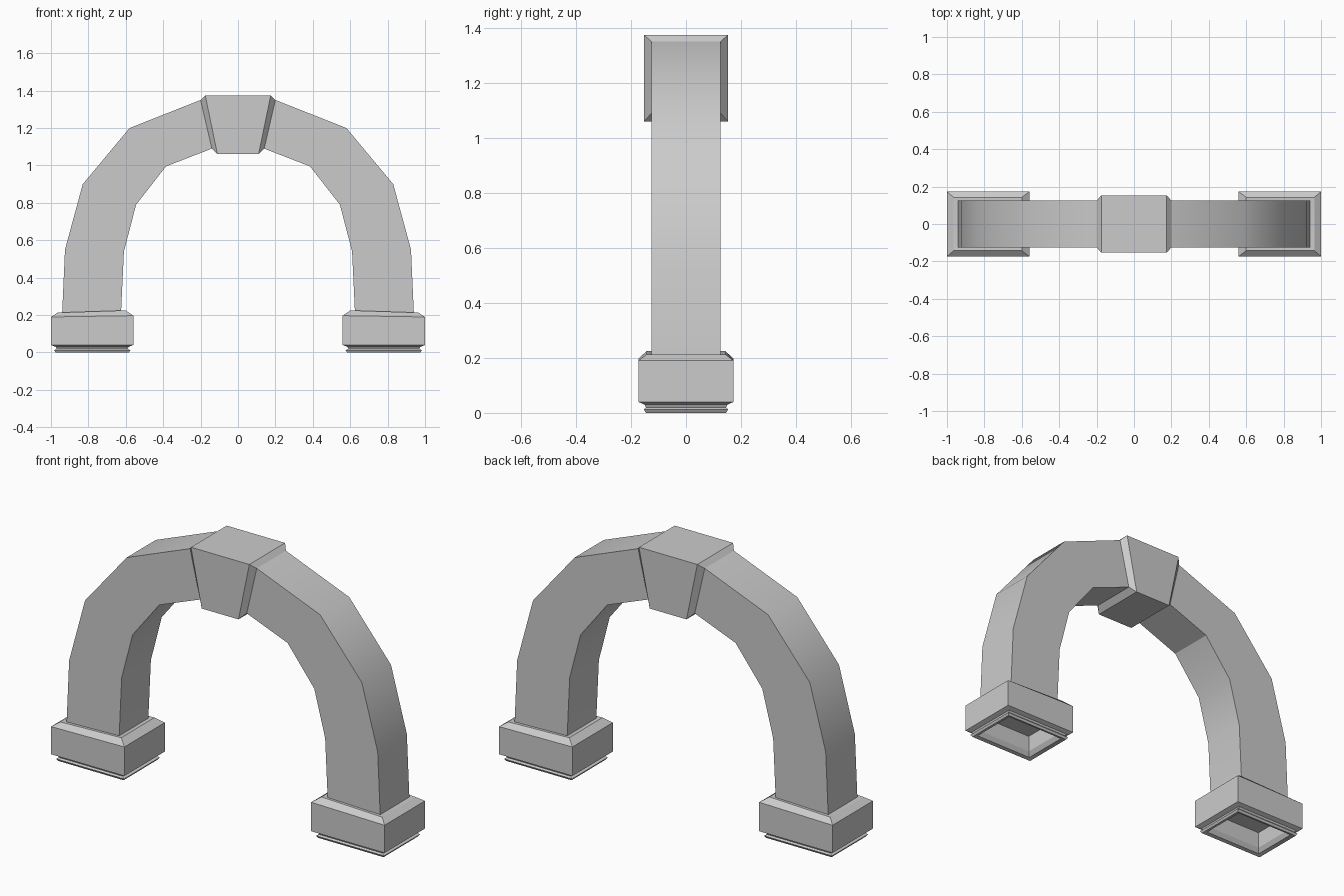
import bpy, bmesh, math

if "Cube" in bpy.data.objects:
    bpy.data.objects.remove(bpy.data.objects["Cube"])


def loft(name, rings, cap_start=False, cap_end=False, mirror=True, angle=30):
    """Skin rectangular rings given as (outer x, outer z, inner x, inner z, half depth)."""
    bm = bmesh.new()
    loops = []
    for xo, zo, xi, zi, d in rings:
        pts = [(xo, -d, zo), (xi, -d, zi), (xi, d, zi), (xo, d, zo)]
        loops.append([bm.verts.new(p) for p in pts])
    for a, b in zip(loops, loops[1:]):
        for i in range(4):
            j = (i + 1) % 4
            bm.faces.new((a[i], a[j], b[j], b[i]))
    if cap_start:
        bm.faces.new(loops[0])
    if cap_end:
        bm.faces.new(loops[-1])
    bmesh.ops.recalc_face_normals(bm, faces=bm.faces)
    mesh = bpy.data.meshes.new(name)
    bm.to_mesh(mesh)
    bm.free()
    ob = bpy.data.objects.new(name, mesh)
    bpy.context.collection.objects.link(ob)
    bpy.ops.object.select_all(action='DESELECT')
    ob.select_set(True)
    bpy.context.view_layer.objects.active = ob
    bpy.ops.object.shade_smooth_by_angle(angle=math.radians(angle))
    if mirror:
        ob.modifiers.new("Mirror", 'MIRROR')
    return ob


# Curved arch legs, from plinth up to keystone
D = 0.125
loft("arch_leg", [
    (0.94, 0.213, 0.625, 0.222, D),
    (0.925, 0.55, 0.61, 0.54, D),
    (0.83, 0.90, 0.545, 0.79, D),
    (0.58, 1.20, 0.385, 0.995, D),
    (0.20, 1.35, 0.14, 1.09, D),
])

# Keystone with bevelled shoulders
shoulder = (0.20, 1.35, 0.14, 1.09, D)
face = (0.175, 1.375, 0.11, 1.06, 0.153)
flip = lambda r: (-r[0], r[1], -r[2], r[3], r[4])
loft("keystone", [flip(shoulder), flip(face), face, shoulder], mirror=False)

# Plinths: moulded top, block, grooved foot and hollow underside
loft("plinth", [
    (0.94, 0.213, 0.625, 0.222, D),
    (0.965, 0.213, 0.60, 0.225, 0.143),
    (1.00, 0.19, 0.56, 0.197, 0.173),
    (1.00, 0.04, 0.56, 0.04, 0.173),
    (0.975, 0.03, 0.585, 0.03, 0.151),
    (0.97, 0.02, 0.59, 0.02, 0.146),
    (0.983, 0.012, 0.576, 0.012, 0.153),
    (0.975, 0.0, 0.584, 0.0, 0.146),
    (0.955, 0.006, 0.604, 0.006, 0.128),
    (0.94, 0.03, 0.62, 0.03, 0.113),
    (0.94, 0.12, 0.62, 0.12, 0.113),
], cap_end=True)
